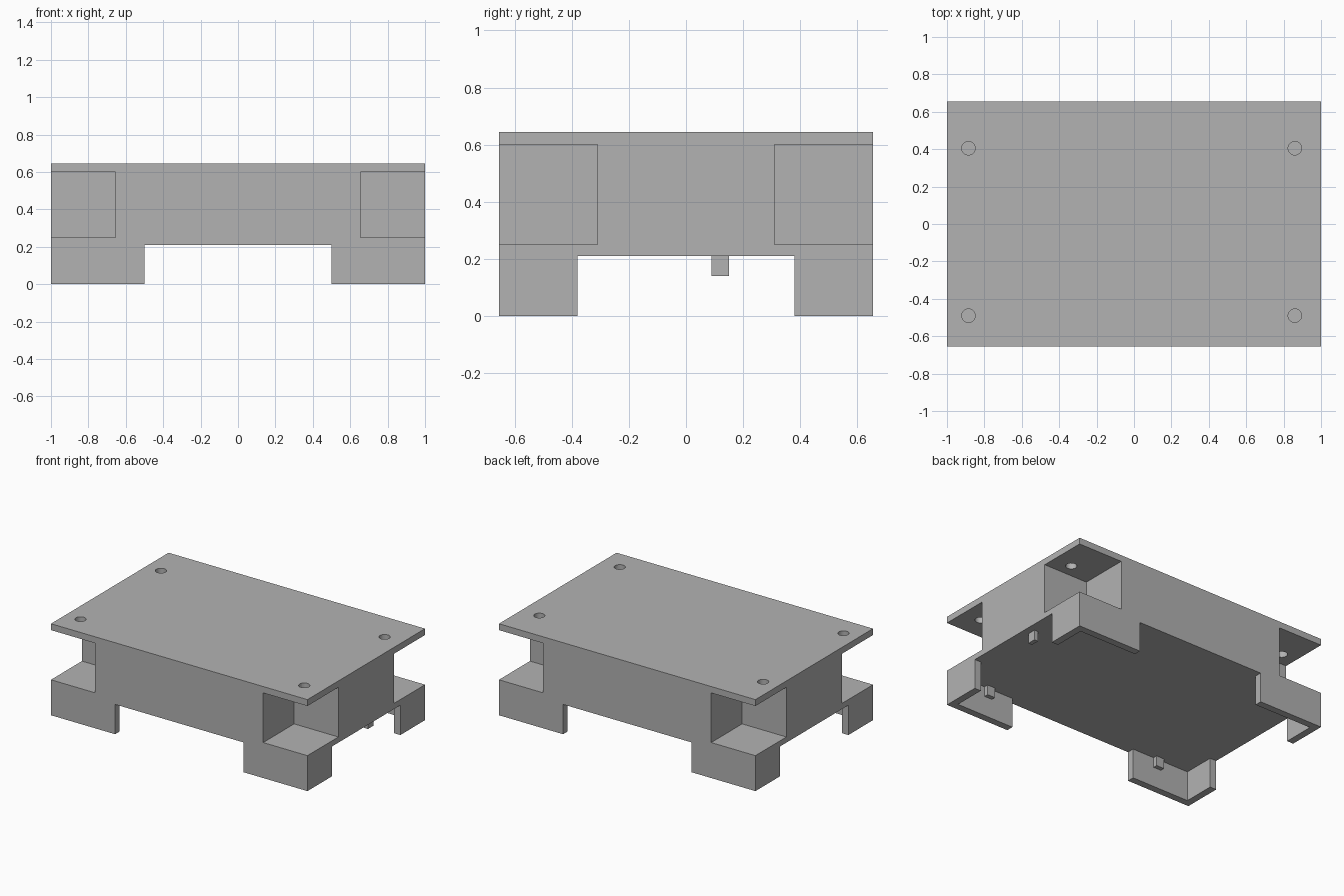
import bpy
import bmesh
from mathutils import Matrix

if "Cube" in bpy.data.objects:
    bpy.data.objects.remove(bpy.data.objects["Cube"], do_unlink=True)

HALF_X, HALF_Y, TOP = 1.0, 0.655, 0.645
UNDERSIDE = 0.21
WALL = 0.05

grey = bpy.data.materials.new("plain grey")
grey.use_nodes = True
colour = (0.448, 0.448, 0.448, 1)
grey.diffuse_color = colour
grey.node_tree.nodes["Principled BSDF"].inputs["Base Color"].default_value = colour


def finish(bm, name):
    bmesh.ops.recalc_face_normals(bm, faces=bm.faces)
    mesh = bpy.data.meshes.new(name)
    bm.to_mesh(mesh)
    bm.free()
    mesh.materials.append(grey)
    obj = bpy.data.objects.new(name, mesh)
    bpy.context.collection.objects.link(obj)
    return obj


def box(name, low, high):
    bm = bmesh.new()
    size = [h - l for l, h in zip(low, high)]
    middle = [(h + l) / 2 for l, h in zip(low, high)]
    place = Matrix.Translation(middle) @ Matrix.Diagonal((*size, 1))
    bmesh.ops.create_cube(bm, size=1, matrix=place)
    return finish(bm, name)


def cylinder(name, x, y, z, radius, depth):
    bm = bmesh.new()
    bmesh.ops.create_cone(bm, cap_ends=True, segments=32, radius1=radius, radius2=radius,
                          depth=depth, matrix=Matrix.Translation((x, y, z)))
    return finish(bm, name)


def prism(name, outline, low, high):
    bm = bmesh.new()
    face = bm.faces.new([bm.verts.new((x, y, low)) for x, y in outline])
    new = bmesh.ops.extrude_face_region(bm, geom=[face])["geom"]
    bmesh.ops.translate(bm, vec=(0, 0, high - low),
                        verts=[v for v in new if isinstance(v, bmesh.types.BMVert)])
    return finish(bm, name)


def cut(target, cutter):
    cutter.hide_render = True
    mod = target.modifiers.new("cut", "BOOLEAN")
    mod.operation = "DIFFERENCE"
    mod.solver = "EXACT"
    mod.object = cutter
    bpy.context.view_layer.objects.active = target
    bpy.ops.object.modifier_apply(modifier=mod.name)
    bpy.data.objects.remove(cutter, do_unlink=True)


# Solid housing
housing = box("housing", (-HALF_X, -HALF_Y, 0), (HALF_X, HALF_Y, TOP))

# Underside hollow with openings on all sides, leaving four L-shaped corner legs
quarter = [(HALF_X + 0.1, 0.38), (HALF_X - WALL, 0.38), (HALF_X - WALL, HALF_Y - WALL),
           (0.5, HALF_Y - WALL), (0.5, HALF_Y + 0.1)]
outline = []
for sx, sy in ((1, 1), (-1, 1), (-1, -1), (1, -1)):
    points = quarter if sx * sy > 0 else quarter[::-1]
    outline += [(sx * x, sy * y) for x, y in points]
cut(housing, prism("underside_cutter", outline, -0.1, UNDERSIDE))

# Corner recesses below the top plate
for sx in (-1, 1):
    for sy in (-1, 1):
        xs = sorted((sx * 0.655, sx * (HALF_X + 0.1)))
        ys = sorted((sy * 0.31, sy * (HALF_Y + 0.1)))
        cut(housing, box("recess_cutter", (xs[0], ys[0], 0.25), (xs[1], ys[1], 0.6)))

# Screw holes through the top plate
for x in (-0.885, 0.86):
    for y in (-0.49, 0.405):
        cut(housing, cylinder("hole_cutter", x, y, TOP, 0.036, 0.2))

# Small locating pegs under the housing, against the inner wall line
for side, sy in (("front", -1), ("back", 1)):
    for hand, sx in (("left", 1), ("right", -1)):
        x, y = sx * 0.7, sy * (HALF_Y - WALL - 0.015)
        box(f"{side}_{hand}_peg", (x - 0.03, y - 0.015, 0.14), (x + 0.03, y + 0.015, UNDERSIDE + 0.01))
box("side_peg", (0.92, 0.09, 0.14), (0.95, 0.15, UNDERSIDE + 0.01))
